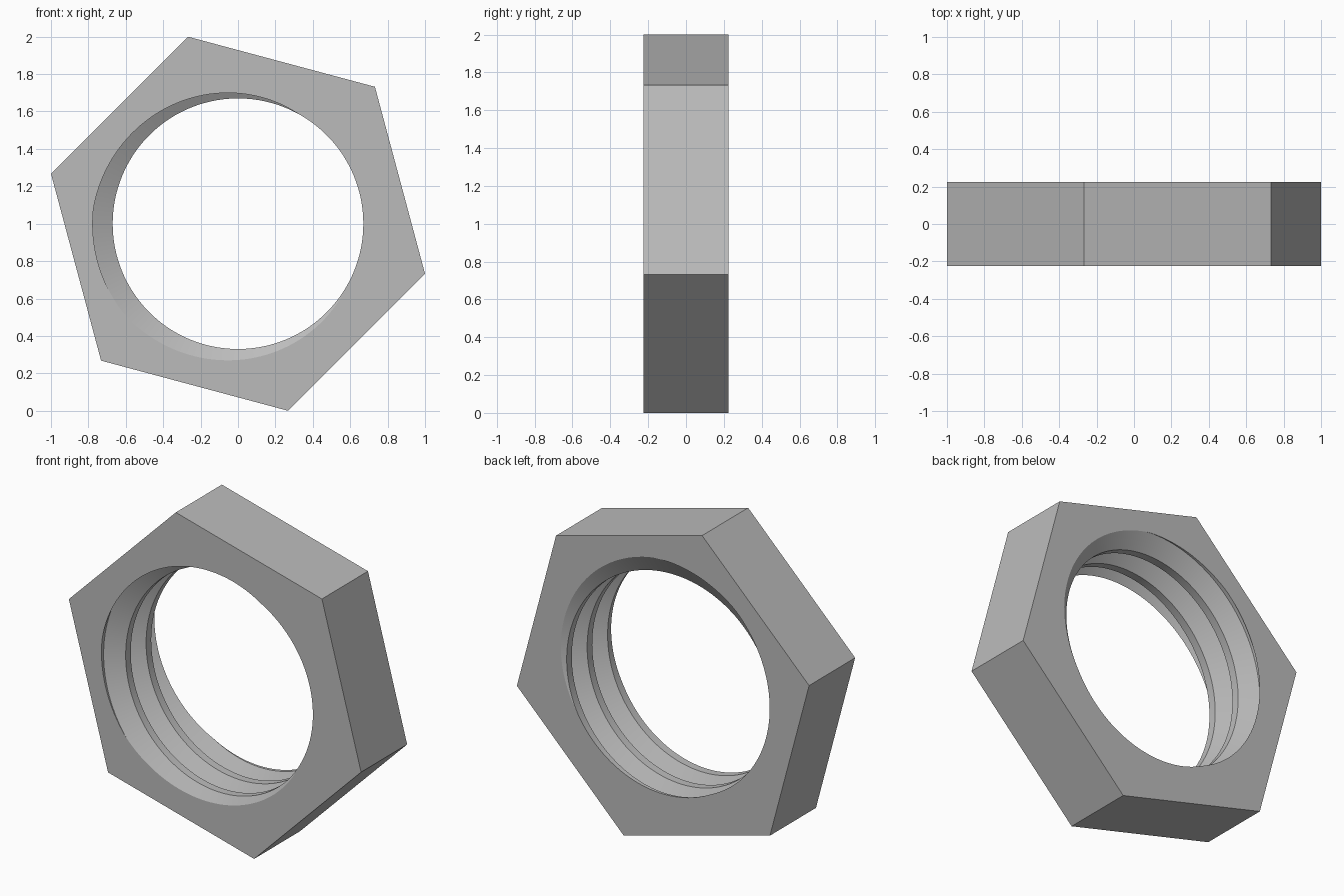
import bpy, bmesh
from math import radians, cos, sin

if "Cube" in bpy.data.objects:
    bpy.data.objects.remove(bpy.data.objects["Cube"], do_unlink=True)

HALF = 0.225                    # half thickness of the nut
CORNER = 1.0353                 # hexagon corner radius
APOTHEM = CORNER * cos(radians(30))
MINOR, MAJOR, PITCH = 0.67, 0.777, 0.2
STEPS = 144
# Thread corners as (fraction of pitch, radius): front flank, crest, back flank, root
THREAD = [(0, MAJOR), (0.3125, MINOR), (0.5625, MINOR), (0.875, MAJOR), (1, MAJOR)]


def bore_radius(t):
    t %= 1.0
    for (a, ra), (b, rb) in zip(THREAD, THREAD[1:]):
        if t <= b:
            return ra + (rb - ra) * (t - a) / (b - a)


def section(deg):
    """Closed cross-section (radius, y) of the nut at one angle."""
    start = 0.156 + (deg - 275) / 360      # thread phase at the front face
    outer = APOTHEM / cos(radians((deg + 15) % 60 - 30))
    points = [(outer, -HALF)]
    for turn in range(-1, 4):
        for frac, radius in THREAD[:4]:
            y = -HALF + PITCH * (turn + frac - start)
            if abs(y) > HALF:              # trim the helix at the flat faces
                y = max(-HALF, min(HALF, y))
                radius = bore_radius((y + HALF) / PITCH + start)
            points.append((radius, y))
    return points + [(outer, HALF)]


# Sweep the section around the axis
bm = bmesh.new()
columns = []
for i in range(STEPS + 1):
    deg = -15 + 360 * i / STEPS
    a = radians(deg)
    columns.append([bm.verts.new((r * cos(a), y, 1 + r * sin(a)))
                    for r, y in section(deg)])
for left, right in zip(columns, columns[1:]):
    for k in range(len(left)):
        bm.faces.new((left[k - 1], left[k], right[k], right[k - 1]))
bmesh.ops.remove_doubles(bm, verts=bm.verts, dist=1e-5)
bmesh.ops.recalc_face_normals(bm, faces=bm.faces)

mesh = bpy.data.meshes.new("threaded_hex_nut")
bm.to_mesh(mesh)
bm.free()
nut = bpy.data.objects.new("threaded_hex_nut", mesh)
bpy.context.collection.objects.link(nut)

# Plain grey metal
grey = bpy.data.materials.new("grey_metal")
grey.use_nodes = True
colour = (0.5, 0.5, 0.5, 1)
grey.diffuse_color = colour
grey.node_tree.nodes["Principled BSDF"].inputs["Base Color"].default_value = colour
mesh.materials.append(grey)

# Smooth thread, crisp edges
bpy.context.view_layer.objects.active = nut
nut.select_set(True)
bpy.ops.object.shade_smooth_by_angle(angle=radians(25))
